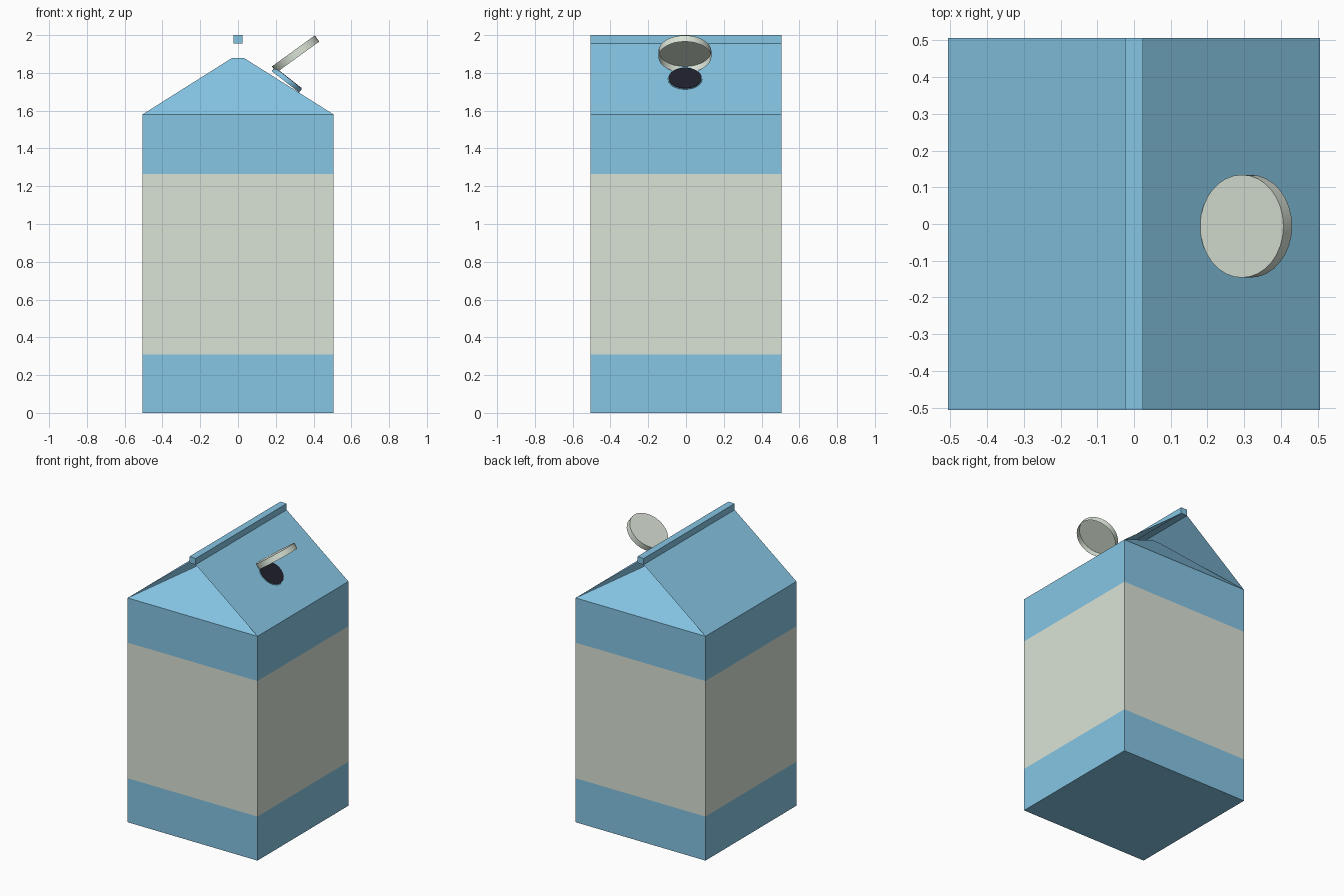
import bpy, bmesh, math
from mathutils import Matrix

if "Cube" in bpy.data.objects:
    bpy.data.objects.remove(bpy.data.objects["Cube"])


def material(name, rgb):
    m = bpy.data.materials.new(name)
    m.diffuse_color = (*rgb, 1)
    m.use_nodes = True
    m.node_tree.nodes["Principled BSDF"].inputs["Base Color"].default_value = m.diffuse_color
    return m


BLUE = material("carton blue", (0.238, 0.558, 0.776))
CREAM = material("label cream", (0.701, 0.768, 0.672))
DARK = material("opening dark", (0.015, 0.015, 0.026))

H = 0.506       # half width of the carton
EAVE = 1.58     # top of the straight walls
RIDGE = 1.956   # top of the roof panels
FIN = 0.025     # half thickness of the ridge fin


def make(name, bm, *mats):
    me = bpy.data.meshes.new(name)
    bm.to_mesh(me)
    bm.free()
    ob = bpy.data.objects.new(name, me)
    bpy.context.collection.objects.link(ob)
    for m in mats:
        me.materials.append(m)
    return ob


def sheet(name, points, mat):
    bm = bmesh.new()
    bm.faces.new([bm.verts.new(p) for p in points])
    return make(name, bm, mat)


def disc_part(name, radius, depth, centre, tilt, mat, open_bottom=False):
    """Cylinder whose axis leans by tilt about y."""
    bm = bmesh.new()
    bmesh.ops.create_cone(bm, cap_ends=True, segments=32, radius1=radius,
                          radius2=radius, depth=depth)
    if open_bottom:
        low = [f for f in bm.faces if f.normal.z < -0.9]
        bmesh.ops.delete(bm, geom=low, context='FACES_ONLY')
    bm.transform(Matrix.Translation(centre) @ Matrix.Rotation(tilt, 4, 'Y'))
    ob = make(name, bm, mat)
    bpy.context.view_layer.objects.active = ob
    ob.select_set(True)
    bpy.ops.object.shade_smooth_by_angle(angle=math.radians(35))
    ob.select_set(False)
    return ob


# Body: stacked square rings, coloured by height
bm = bmesh.new()
rings = [[bm.verts.new((x * H, y * H, z)) for x, y in
          ((-1, -1), (1, -1), (1, 1), (-1, 1))] for z in (0, 0.31, 1.265, EAVE)]
bm.faces.new(rings[0][::-1])
for a, b in zip(rings, rings[1:]):
    for i in range(4):
        j = (i + 1) % 4
        bm.faces.new((a[i], a[j], b[j], b[i]))
for f in bm.faces:
    f.material_index = 1 if 0.31 < f.calc_center_median().z < 1.265 else 0
make("carton_body", bm, BLUE, CREAM)

# Roof panels and inward-folded gables, mirrored left/right and front/back
for s, side, end in ((1, "right", "back"), (-1, "left", "front")):
    sheet("roof_panel_" + side, [(s * H, -s * H, EAVE), (s * H, s * H, EAVE),
                                 (s * FIN, s * H, RIDGE), (s * FIN, -s * H, RIDGE)], BLUE)
    sheet("gable_" + end, [(s * H, s * H, EAVE), (-s * H, s * H, EAVE),
                           (-s * 0.03, s * 0.22, 1.88), (s * 0.03, s * 0.22, 1.88)], BLUE)

# Ridge fin
bm = bmesh.new()
bmesh.ops.create_cube(bm, size=1)
bm.transform(Matrix.Translation((0, 0, (RIDGE + 2) / 2))
             @ Matrix.Diagonal((2 * FIN, 2 * H, 2 - RIDGE, 1)))
make("ridge_fin", bm, BLUE)

# Spout with dark opening, lying on the right roof panel
tilt = math.atan2(RIDGE - EAVE, H - FIN)
nx, nz = math.sin(tilt), math.cos(tilt)
cx = 0.264
cz = EAVE + (H - cx) * math.tan(tilt)
for name, off, r, depth, mat in (("spout", -0.009, 0.092, 0.024, BLUE),
                                 ("spout_opening", 0.004, 0.088, 0.004, DARK)):
    disc_part(name, r, depth, (cx + nx * off, -0.005, cz + nz * off), tilt, mat)

# Flipped-open hollow cap
disc_part("cap", 0.14, 0.04, (0.305, -0.006, 1.9), -math.radians(35.9), CREAM, True)
